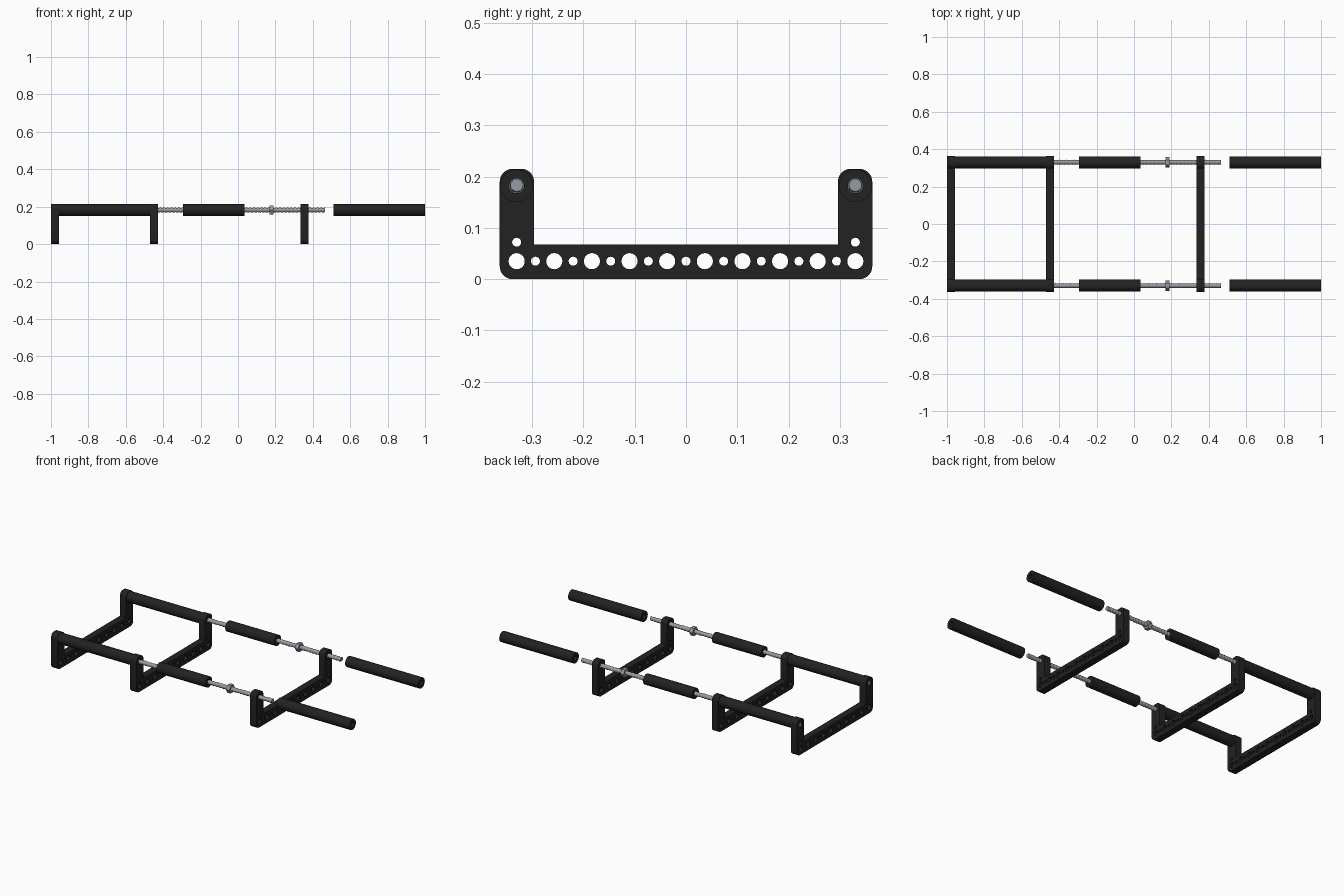
import bpy
import bmesh
from math import pi, sin, cos, radians
from mathutils import Matrix

cube = bpy.data.objects.get("Cube")
if cube:
    bpy.data.objects.remove(cube)

RAIL_Y, RAIL_Z = 0.33, 0.182
TUBE_R, BORE_R, ROD_R = 0.032, 0.0145, 0.0138


def material(name, rgb):
    mat = bpy.data.materials.new(name)
    mat.use_nodes = True
    mat.diffuse_color = (*rgb, 1)
    mat.node_tree.nodes["Principled BSDF"].inputs["Base Color"].default_value = (*rgb, 1)
    return mat


black = material("matte black", (0.016, 0.016, 0.016))
steel = material("steel grey", (0.3, 0.33, 0.36))


def add_object(name, data, mat):
    obj = bpy.data.objects.new(name, data)
    data.materials.append(mat)
    bpy.context.collection.objects.link(obj)
    bpy.ops.object.select_all(action='DESELECT')
    obj.select_set(True)
    bpy.context.view_layer.objects.active = obj
    return obj


def arc(cx, cy, r, start, end, steps):
    """Points along an arc, angles in degrees."""
    angles = [radians(start + (end - start) * i / steps) for i in range(steps + 1)]
    return [(cx + r * cos(a), cy + r * sin(a)) for a in angles]


def circle(cx, cy, r, sides=32):
    return arc(cx, cy, r, 0, 360, sides)[:-1]


def extruded(name, outlines, x0, x1, mat, y=0, z=0):
    """Flat outlines in the y-z plane (inner ones are holes), extruded along x."""
    curve = bpy.data.curves.new(name, 'CURVE')
    curve.dimensions = '2D'
    curve.fill_mode = 'BOTH'
    curve.extrude = (x1 - x0) / 2
    for points in outlines:
        spline = curve.splines.new('POLY')
        spline.points.add(len(points) - 1)
        for p, (u, v) in zip(spline.points, points):
            p.co = (u, v, 0, 1)
        spline.use_cyclic_u = True
    obj = add_object(name, curve, mat)
    obj.location = ((x0 + x1) / 2, y, z)
    obj.rotation_euler = (pi / 2, 0, pi / 2)
    bpy.ops.object.convert(target='MESH')
    obj = bpy.context.object
    bm = bmesh.new()
    bm.from_mesh(obj.data)
    bmesh.ops.remove_doubles(bm, verts=bm.verts, dist=1e-5)
    bmesh.ops.recalc_face_normals(bm, faces=bm.faces)
    bm.to_mesh(obj.data)
    bm.free()
    bpy.ops.object.shade_smooth_by_angle(angle=radians(30))
    return obj


def threaded_rod(name, x0, x1, y, pitch=0.02, sides=20, per_turn=5):
    """Rod along x with a helical ridge."""
    bm = bmesh.new()
    rings = []
    count = round((x1 - x0) / pitch * per_turn)
    for i in range(count + 1):
        x = x0 + (x1 - x0) * i / count
        ring = []
        for j in range(sides):
            phase = (x / pitch - j / sides) % 1
            r = ROD_R - 0.003 * (1 - abs(2 * phase - 1))
            a = 2 * pi * j / sides
            ring.append(bm.verts.new((x, y + r * cos(a), RAIL_Z + r * sin(a))))
        rings.append(ring)
    for a, b in zip(rings, rings[1:]):
        for j in range(sides):
            k = (j + 1) % sides
            bm.faces.new((a[j], a[k], b[k], b[j]))
    bm.faces.new(rings[0])
    bm.faces.new(rings[-1])
    bmesh.ops.recalc_face_normals(bm, faces=bm.faces)
    mesh = bpy.data.meshes.new(name)
    bm.to_mesh(mesh)
    bm.free()
    add_object(name, mesh, steel)
    bpy.ops.object.shade_smooth_by_angle(angle=radians(30))


# U-shaped frame outline with rounded outer corners
W, H, POST, BAR, R = 0.363, 0.215, 0.067, 0.068, 0.025
half = (arc(W - R, R, R, -90, 0, 8) + arc(W - R, H - R, R, 0, 90, 8)
        + arc(W - POST + R, H - R, R, 90, 180, 8) + [(W - POST, BAR)])
outline = half + [(-u, v) for u, v in reversed(half)]

# Perforations: large and small holes alternate along the bar
STEP = 2 * RAIL_Y / 9
holes = [circle(-RAIL_Y + STEP * i, 0.035, 0.0157) for i in range(10)]
holes += [circle(STEP * i, 0.035, 0.0088, 20) for i in range(-4, 5)]
for side in (-1, 1):
    holes.append(circle(side * RAIL_Y, 0.072, 0.0088, 20))
    holes.append(circle(side * RAIL_Y, RAIL_Z, BORE_R))

for name, x in (("end_frame", -1), ("middle_frame", -0.47), ("sliding_frame", 0.335)):
    extruded(name, [outline] + holes, x, x + 0.042, black)

# Side rails: threaded rod, hollow tubes and nut on each side
tubes = (("long_tube", -0.958, -0.47), ("short_tube", -0.295, 0.035),
         ("handle_tube", 0.51, 1))
for label, side in (("left", 1), ("right", -1)):
    # The front faces -y, so +y is the back rail and -y the front rail
    rail = "back" if side > 0 else "front"
    y = side * RAIL_Y
    threaded_rod(rail + "_threaded_rod", -1, 0.465, y)
    for name, x0, x1 in tubes:
        extruded(rail + "_" + name, [circle(0, 0, TUBE_R), circle(0, 0, BORE_R)],
                 x0, x1, black, y, RAIL_Z)
    extruded(rail + "_hex_nut", [circle(0, 0, 0.027, 6), circle(0, 0, 0.0125)],
             0.169, 0.191, steel, y, RAIL_Z)
